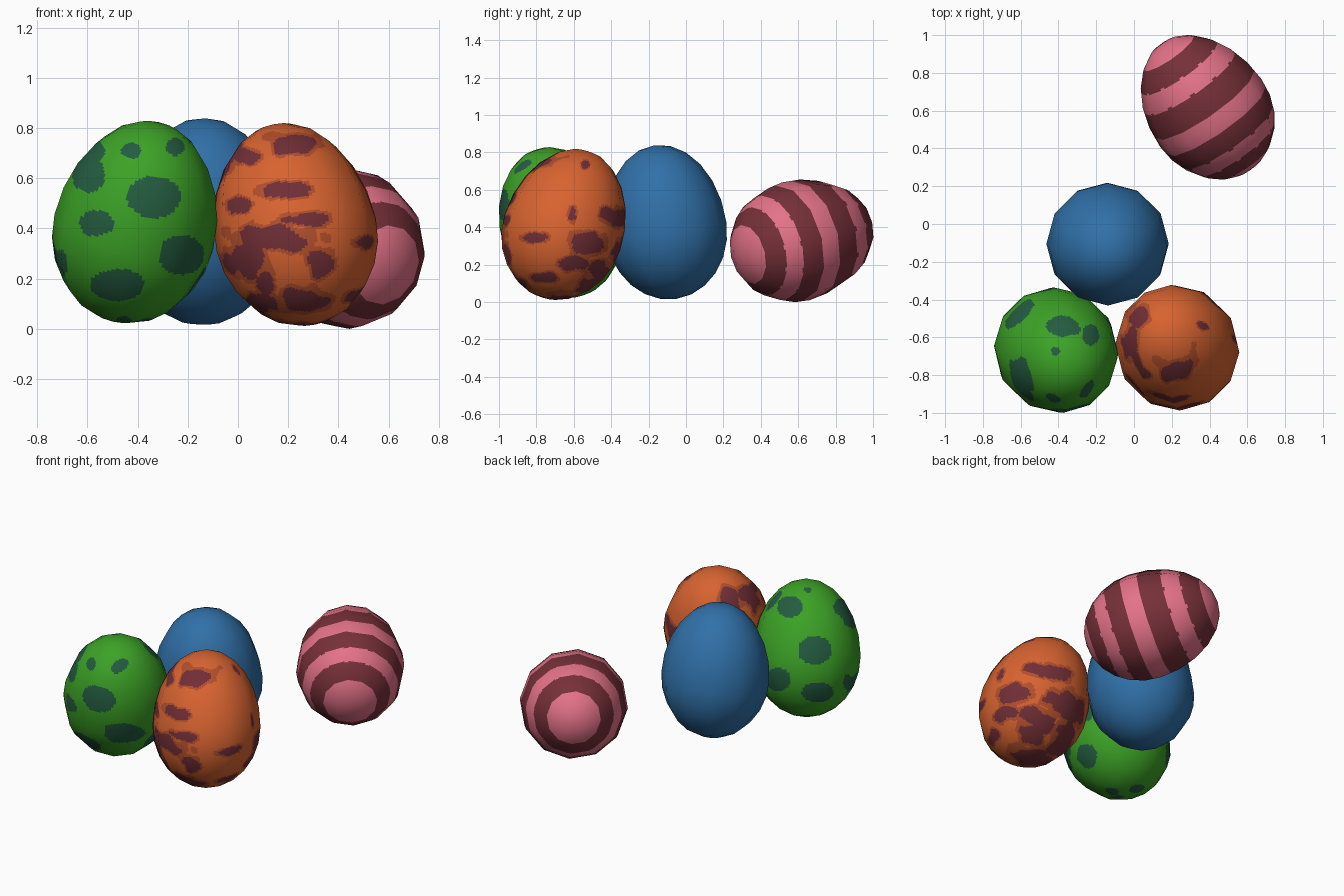
import bpy, bmesh, math
from mathutils import Vector, noise

if "Cube" in bpy.data.objects:
    bpy.data.objects.remove(bpy.data.objects["Cube"])

R, TOP, BOTTOM, SIDES, RINGS = 0.324, 0.46, 0.37, 12, 12
Z = Vector((0, 0, 1))


def material(name, rgb):
    lin = [((c / 255 + 0.055) / 1.055) ** 2.4 for c in rgb]
    m = bpy.data.materials.new(name)
    m.diffuse_color = (*lin, 1)
    m.use_nodes = True
    m.node_tree.nodes["Principled BSDF"].inputs["Base Color"].default_value = m.diffuse_color
    return m


def half(z):
    return TOP if z > 0 else BOTTOM


def shell_normal(p):
    # normal of the smooth egg form at a local point
    return Vector((p.x / R**2, p.y / R**2, p.z / half(p.z)**2)).normalized()


def egg(name, origin, axis, mats, rule=None, cuts=0):
    """Egg of 12 sides; rule(local point, offset from origin, normal) picks the colour."""
    rot = Z.rotation_difference(Vector(axis).normalized())
    bm = bmesh.new()
    rows = []
    for i in range(1, RINGS):
        t = math.pi * i / RINGS
        z = math.cos(t) * half(math.cos(t))
        r = R * math.sin(t)
        rows.append([bm.verts.new((r * math.cos(2 * math.pi * k / SIDES),
                                   r * math.sin(2 * math.pi * k / SIDES), z))
                     for k in range(SIDES)])
    tip, base = bm.verts.new((0, 0, TOP)), bm.verts.new((0, 0, -BOTTOM))
    for k in range(SIDES):
        n = (k + 1) % SIDES
        bm.faces.new((tip, rows[0][k], rows[0][n]))
        bm.faces.new((base, rows[-1][n], rows[-1][k]))
        for a, b in zip(rows, rows[1:]):
            bm.faces.new((a[k], b[k], b[n], a[n]))
    # fine flat cuts carry the painted pattern
    if cuts:
        bmesh.ops.subdivide_edges(bm, edges=bm.edges[:], cuts=cuts, use_grid_fill=True)
    for f in bm.faces:
        f.smooth = True
        if rule:
            p = f.calc_center_median()
            f.material_index = rule(p, rot @ p, rot @ shell_normal(p))
    me = bpy.data.meshes.new(name)
    bm.to_mesh(me)
    bm.free()
    for m in mats:
        me.materials.append(m)
    me.normals_split_custom_set_from_vertices([shell_normal(v.co) for v in me.vertices])
    ob = bpy.data.objects.new(name, me)
    ob.rotation_mode = 'QUATERNION'
    ob.rotation_quaternion = rot
    ob.location = origin
    bpy.context.collection.objects.link(ob)
    return ob


# painting directions: (towards the painter, painter's right)
a, e = math.radians(35), math.radians(25)
SIDE = {
    'front': ((0, -1, 0), (1, 0, 0)),
    'right': ((1, 0, 0), (0, 1, 0)),
    'back': ((0, 1, 0), (-1, 0, 0)),
    'top': ((0, 0, 1), (1, 0, 0)),
    'bottom': ((0, 0, -1), (1, 0, 0)),
    'back_left': ((-math.sin(a) * math.cos(e), math.cos(a) * math.cos(e), math.sin(e)),
                  (-math.cos(a), -math.sin(a), 0)),
}


def spot_distance(spots, q, n):
    # smallest elliptical distance to any spot facing the same way
    best = 9
    for side, group in spots.items():
        to, right = map(Vector, SIDE[side])
        if n.dot(to) < 0.08:
            continue
        u, v = q.dot(right), q.dot(to.cross(right))
        for cu, cv, ru, rv in group:
            best = min(best, math.hypot((u - cu) / ru, (v - cv) / rv))
    return best


GREEN_SPOTS = {
    'front': [(-.18, .23, .065, .075), (.08, .14, .108, .083), (-.15, .035, .068, .052),
              (.19, -.09, .09, .08), (-.065, -.21, .108, .064), (.165, .34, .037, .035),
              (-.01, .325, .04, .032), (-.295, -.13, .03, .06), (-.04, -.35, .03, .016),
              (.275, -.23, .02, .035)],
    'top': [(.185, .075, .045, .055), (0, -.01, .023, .023)],
    'back_left': [(-.1, .29, .075, .065), (.05, .03, .1, .085), (.065, -.22, .095, .06),
                  (-.17, -.145, .075, .07), (.2, .29, .04, .05), (.245, -.16, .03, .045)],
    'right': [(.08, .06, .08, .07), (.02, -.2, .08, .06)],
    'bottom': [(.03, .0, .04, .04), (-.08, -.1, .05, .04)],
}
ORANGE_BLOTCHES = {
    'front': [(-.02, .36, .09, .04), (-.04, .175, .1, .03), (-.2, .315, .06, .03),
              (-.09, -.01, .16, .05), (-.2, -.1, .09, .07), (.04, .06, .09, .03),
              (.1, -.11, .05, .05), (.03, -.26, .09, .045), (-.13, -.27, .06, .04),
              (-.23, .12, .04, .03), (-.12, -.19, .035, .06)],
    'right': [(.14, -.06, .09, .06), (-.145, -.03, .06, .025), (-.1, -.24, .06, .03),
              (.2, -.22, .06, .06), (.05, .1, .025, .04), (.12, .36, .02, .02),
              (.24, .1, .04, .04), (.06, -.17, .07, .04)],
    'top': [(-.2, .17, .05, .05), (-.25, .03, .04, .07)],
    'back': [(.05, -.1, .15, .07), (-.1, .08, .11, .05), (.1, -.25, .1, .06)],
    'bottom': [(0, 0, .13, .08), (-.1, -.12, .08, .06), (.12, -.13, .07, .06)],
}


def spotted(p, q, n):
    return 1 if spot_distance(GREEN_SPOTS, q, n) < 1 else 0


def blotched(p, q, n):
    d = spot_distance(ORANGE_BLOTCHES, q, n) + 0.55 * noise.noise(q * 14)
    return 1 if d < 1 else 2 if d < 1.32 else 0


def striped(p, q, n):
    # four dark bands between two plain caps
    t = math.degrees(math.atan2(math.hypot(p.x, p.y) / R, p.z / half(p.z)))
    return 1 if 29.5 < t < 150.5 and (t - 29.5) % 34 < 19 else 0


green = material("green", (60, 162, 38))
dark_green = material("dark green", (36, 92, 64))
blue = material("blue", (48, 112, 168))
orange = material("orange", (216, 99, 48))
brown = material("rust brown", (178, 78, 44))
plum = material("plum", (112, 46, 54))
pink = material("pink", (228, 114, 136))
maroon = material("maroon", (118, 48, 56))

egg("spotted_green_egg", (-.415, -.663, .385), (.22, -.30, .93), [green, dark_green], spotted, 9)
egg("plain_blue_egg", (-.14, -.105, .383), (.02, -.14, .99), [blue])
egg("blotched_orange_egg", (.232, -.66, .375), (-.2, .3, .93), [orange, plum, brown], blotched, 10)
egg("striped_pink_egg", (.407, .587, .325), (-.56, .80, .22), [pink, maroon], striped, 9)
